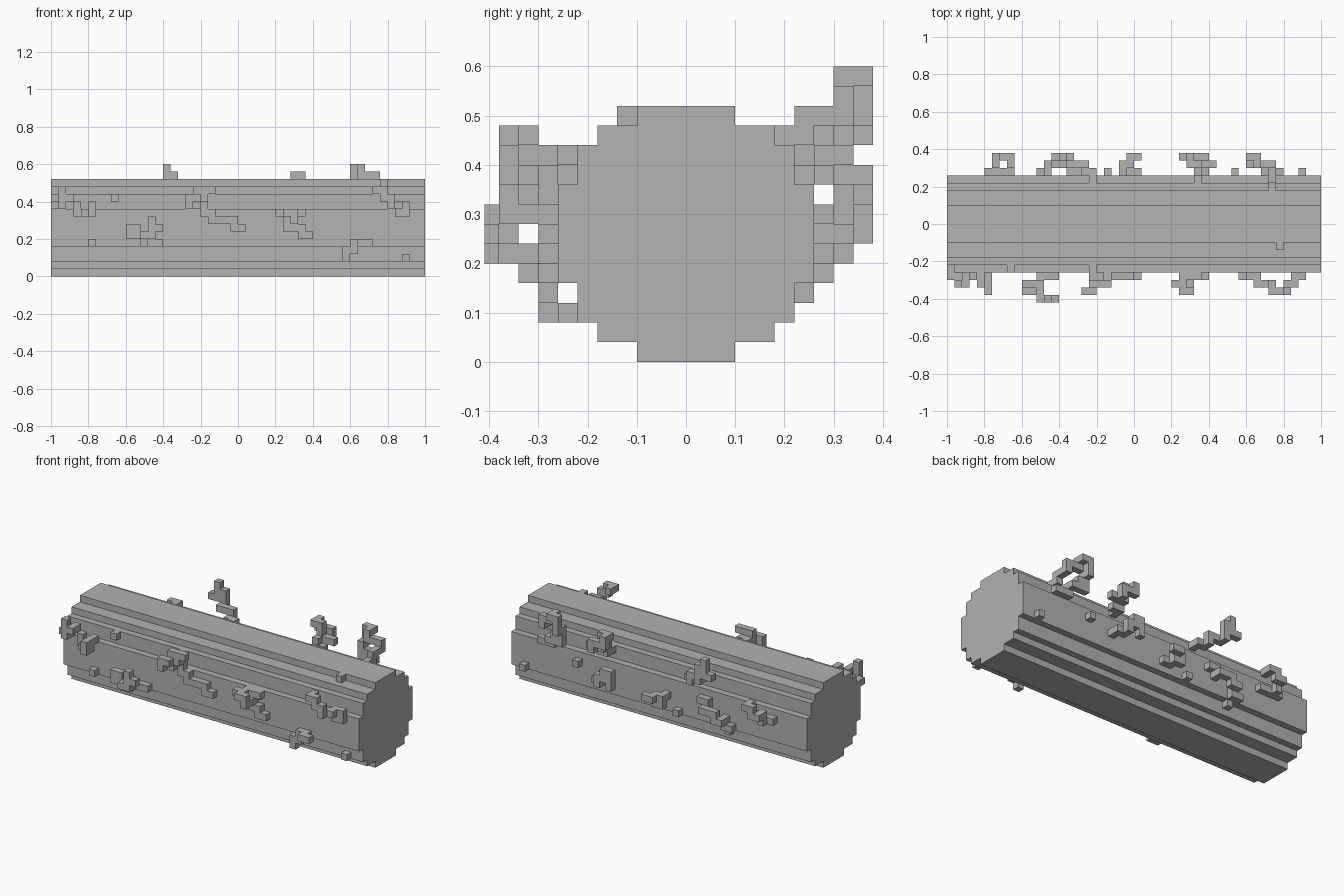
import bpy, bmesh
from mathutils import Vector

old = bpy.data.objects.get("Cube")
if old:
    bpy.data.objects.remove(old, do_unlink=True)

STEP = 0.04
SURFACE = 0.26   # radius of the log at its widest

gray = bpy.data.materials.new("plain gray")
gray.use_nodes = True
color = (0.445, 0.445, 0.445, 1)
gray.diffuse_color = color
gray.node_tree.nodes["Principled BSDF"].inputs["Base Color"].default_value = color


def finish(bm, name):
    bmesh.ops.recalc_face_normals(bm, faces=bm.faces)
    mesh = bpy.data.meshes.new(name)
    bm.to_mesh(mesh)
    bm.free()
    mesh.materials.append(gray)
    obj = bpy.data.objects.new(name, mesh)
    bpy.context.collection.objects.link(obj)
    return obj


def build_log():
    # Stepped round section (half width, top height), mirrored and extruded along x
    rows = [(0.10, 0.04), (0.18, 0.08), (0.22, 0.16), (0.26, 0.36),
            (0.22, 0.44), (0.18, 0.48), (0.10, 0.52)]
    side, low = [], 0
    for half, top in rows:
        side += [(half, low), (half, top)]
        low = top
    outline = side + [(-y, z) for y, z in reversed(side)]
    bm = bmesh.new()
    face = bm.faces.new([bm.verts.new((-1, y, z)) for y, z in outline])
    grown = bmesh.ops.extrude_face_region(bm, geom=[face], use_keep_orig=True)
    moved = [v for v in grown["geom"] if isinstance(v, bmesh.types.BMVert)]
    bmesh.ops.translate(bm, verts=moved, vec=(2, 0, 0))
    finish(bm, "log")


# Steps of a growth path: along the log, up and down, out of and into the bark
MOVES = {"l": (-1, 0, 0), "r": (1, 0, 0), "u": (0, 1, 0),
         "d": (0, -1, 0), "o": (0, 0, 1), "i": (0, 0, -1)}


def trace(start, path):
    cell = start
    cells = {cell}
    for letter in path:
        cell = tuple(a + b for a, b in zip(cell, MOVES[letter]))
        cells.add(cell)
    return cells


def build_growth(name, cells, side):
    # Only faces without a neighbouring block are made
    bm = bmesh.new()
    verts = {}

    def corner(p):
        if p not in verts:
            x, z, out = p
            verts[p] = bm.verts.new((x * STEP - 1, side * (SURFACE + (out - 1) * STEP), z * STEP))
        return verts[p]

    for cell in sorted(cells):
        for move in MOVES.values():
            if tuple(a + b for a, b in zip(cell, move)) in cells:
                continue
            axis = [abs(m) for m in move].index(1)
            u, v = (axis + 1) % 3, (axis + 2) % 3
            quad = []
            for du, dv in ((0, 0), (1, 0), (1, 1), (0, 1)):
                p = list(cell)
                p[axis] += max(move[axis], 0)
                p[u] += du
                p[v] += dv
                quad.append(corner(tuple(p)))
            if Vector(move).dot(Vector((1, 1, 1))) * side > 0:
                quad.reverse()
            bm.faces.new(quad)
    finish(bm, name)


# Each growth: start (along, height, depth) and its path
FRONT = [
    ((0, 9, 0), "orouudri"),
    ((3, 9, 1), "drorouii"),
    ((5, 4, 1), ""),
    ((8, 10, 0), ""),
    ((14, 4, 1), "lloullourldrrorurlu"),
    ((25, 6, 1), "lullluluulduiodoururlldoldu"),
    ((34, 5, 1), "lulluuolrordudiiur"),
    ((39, 2, 1), "ururor"),
    ((47, 9, 1), "dluoloululi"),
    ((47, 2, 0), ""),
    ((44, 12, -3), ""),
]
BACK = [
    ((43, 9, 0), "orlluollruluouuridrriidiio"[:19]),
    ((43, 11, -1), "ouoou"),
    ((33, 10, 0), "orluouulodrrdir"),
    ((34, 6, 1), "oloululdd"),
    ((38, 7, 1), ""),
    ((25, 5, 1), "loluiororo"[:9]),
    ((21, 4, 1), ""),
    ((47, 4, 1), ""),
    ((13, 3, 0), ""),
    ((19, 10, 0), "oloulloululuddl".replace("lulu", "ulu")),
    ((12, 4, 1), "ruorurriur"),
    ((8, 7, 1), "lllrouoruri"),
]

build_log()
for label, side, growths in (("front", -1, FRONT), ("back", 1, BACK)):
    for n, (start, path) in enumerate(growths):
        build_growth(f"{label}_growth_{n + 1}", trace(start, path), side)
